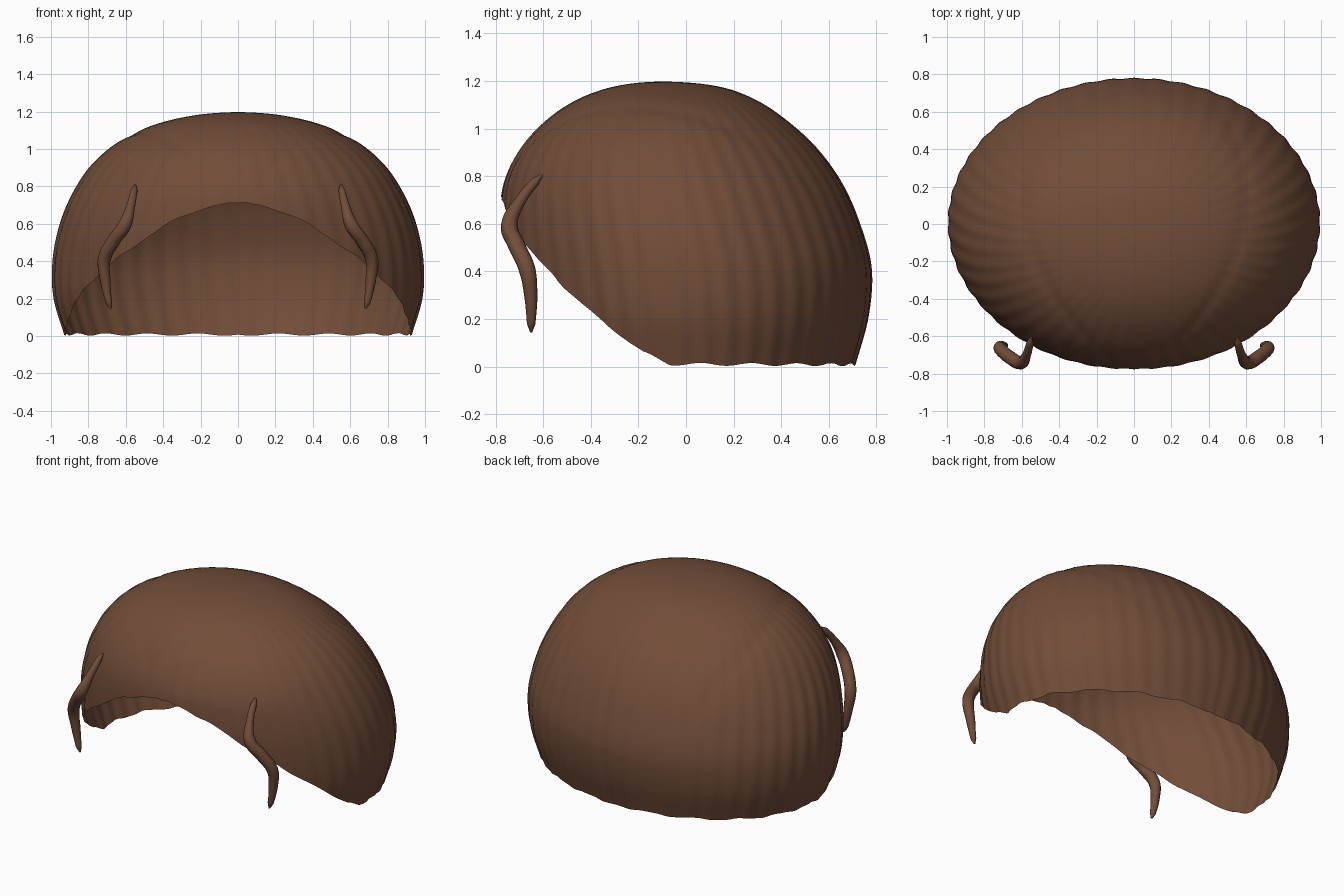
import bpy, bmesh, math

if "Cube" in bpy.data.objects:
    bpy.data.objects.remove(bpy.data.objects["Cube"])

brown = bpy.data.materials.new("chestnut_brown")
brown.diffuse_color = (0.165, 0.074, 0.040, 1)
brown.use_nodes = True
brown.node_tree.nodes["Principled BSDF"].inputs["Base Color"].default_value = brown.diffuse_color

# Outline of the cap every 10 degrees of elevation: half width, front y, back y
WIDTH = [.925, .985, .99, .952, .88, .78, .64, .46, .24, 0]
FRONT = [-.70, -.75, -.775, -.782, -.765, -.695, -.585, -.45, -.29, -.10]
BACK = [.71, .765, .778, .73, .655, .55, .42, .285, .125, -.10]
TOP = 1.197
# Hairline height against frontness (1 = forehead, -1 = nape)
RIM = [(-1, .008), (.10, .01), (.26, .06), (.51, .21), (.70, .36),
       (.80, .45), (.90, .57), (1.0, .71)]


def smooth(tab, u):
    """Smooth interpolation through evenly spaced values."""
    i = min(int(u), len(tab) - 2)
    f = u - i
    b, c = tab[i], tab[i + 1]
    a = tab[i - 1] if i else 2 * b - c
    d = tab[i + 2] if i + 2 < len(tab) else 2 * c - b
    return b + .5 * f * (c - a + f * (2*a - 5*b + 4*c - d + f * (3*(b - c) + d - a)))


def rim_height(c):
    for (c0, z0), (c1, z1) in zip(RIM, RIM[1:]):
        if c <= c1:
            return z0 + (z1 - z0) * (c - c0) / (c1 - c0)
    return RIM[-1][1]


def cap_point(t, phi):
    """Point at angle t from the front and elevation phi, with fine strand ridges."""
    u = min(phi / math.radians(10), 9)
    w, yf, yb = (smooth(tab, u) for tab in (WIDTH, FRONT, BACK))
    ridge = math.sin(46 * abs(t) + 4 * phi) * .0035 * math.cos(phi) ** .5
    s = 1 + ridge
    x = w * math.sin(t) * s
    y = (yf + yb) / 2 - (yb - yf) / 2 * math.cos(t) * s
    z = TOP * math.sin(phi)
    # Shallow groove arching over each side of the crown
    groove = abs(x) - (.6 - .6 * (y - .15) ** 2)
    if z > .5:
        z -= .007 * math.exp(-(groove / .035) ** 2) * min(1, (z - .5) * 4)
    return x, y, z


# Hair cap: an open shell, from the hairline up to the crown
SEG, ROWS = 288, 52
bm = bmesh.new()
rings = []
for j in range(ROWS):
    ring = []
    for i in range(SEG):
        t = -math.pi + 2 * math.pi * i / SEG
        z0 = max(.003, rim_height(math.cos(t)) + .006 * math.sin(20 * abs(t)))
        p0 = math.asin(z0 / TOP)
        ring.append(bm.verts.new(cap_point(t, p0 + (math.pi / 2 - p0) * j / ROWS)))
    rings.append(ring)
crown = bm.verts.new((0, -.10, TOP))
for lo, hi in zip(rings, rings[1:]):
    for i in range(SEG):
        k = (i + 1) % SEG
        bm.faces.new((lo[i], lo[k], hi[k], hi[i]))
for i in range(SEG):
    bm.faces.new((rings[-1][i], rings[-1][(i + 1) % SEG], crown))
for f in bm.faces:
    f.smooth = True
bm.normal_update()
mesh = bpy.data.meshes.new("hair_cap")
bm.to_mesh(mesh)
bm.free()
mesh.materials.append(brown)
bpy.context.collection.objects.link(bpy.data.objects.new("hair_cap", mesh))

# Loose locks at the temples: x, y, z, radius
LOCK = [(.550, -.605, .805, .006), (.556, -.635, .775, .019), (.575, -.70, .69, .024),
        (.605, -.742, .595, .036), (.665, -.712, .51, .036), (.715, -.668, .41, .035),
        (.710, -.652, .30, .028), (.690, -.650, .18, .018), (.680, -.650, .145, .005)]
for side, name in ((1, "right_lock"), (-1, "left_lock")):
    cu = bpy.data.curves.new(name, 'CURVE')
    cu.dimensions = '3D'
    cu.bevel_depth = 1
    cu.bevel_resolution = 4
    cu.resolution_u = 6
    cu.use_fill_caps = True
    sp = cu.splines.new('BEZIER')
    sp.bezier_points.add(len(LOCK) - 1)
    for bp, (x, y, z, r) in zip(sp.bezier_points, LOCK):
        bp.co = (side * x, y, z)
        bp.radius = r
        bp.handle_left_type = bp.handle_right_type = 'AUTO'
    cu.materials.append(brown)
    ob = bpy.data.objects.new(name, cu)
    bpy.context.collection.objects.link(ob)
    bpy.ops.object.select_all(action='DESELECT')
    bpy.context.view_layer.objects.active = ob
    ob.select_set(True)
    bpy.ops.object.convert(target='MESH')
    bpy.ops.object.shade_smooth_by_angle()
